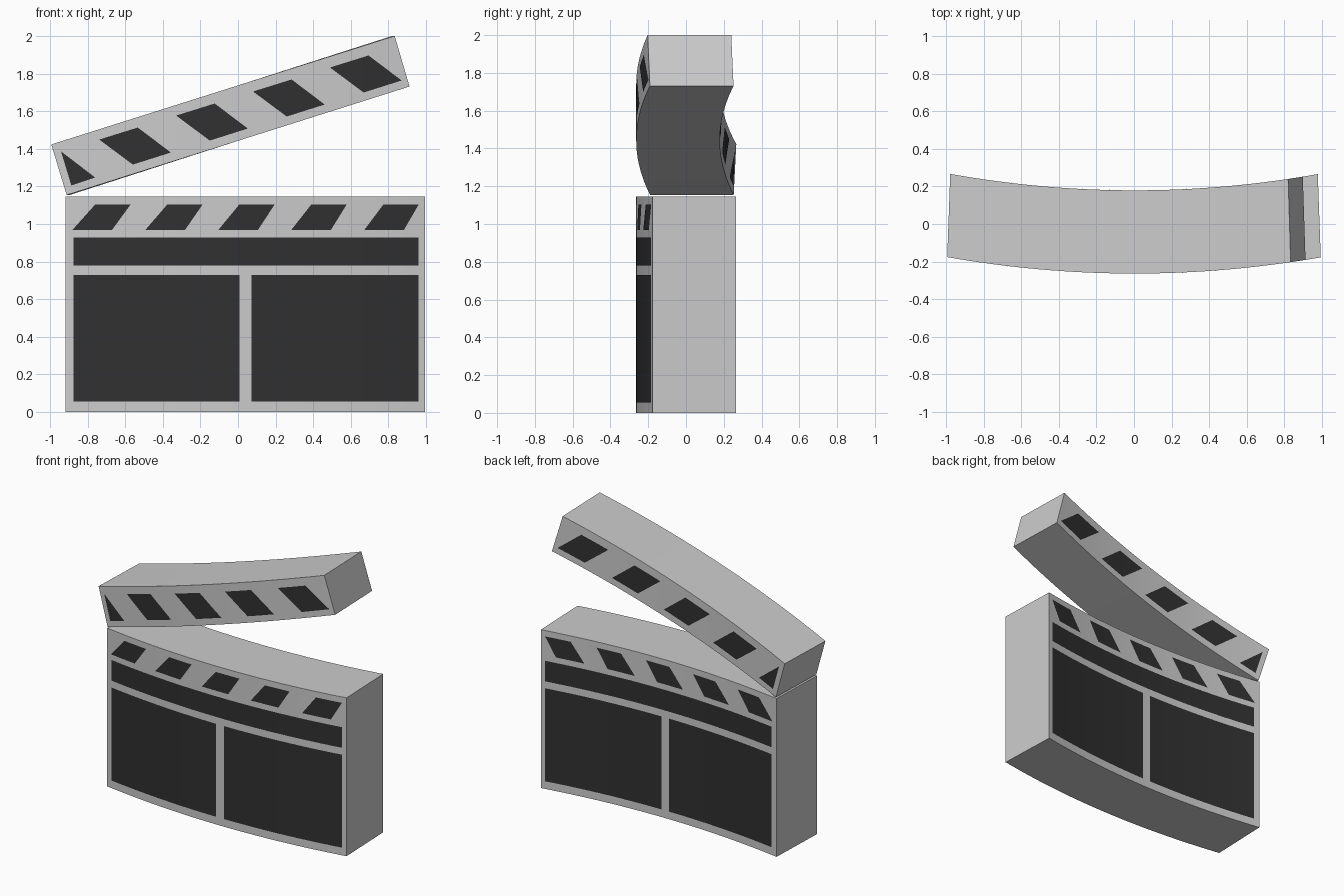
import bpy, bmesh, math

if "Cube" in bpy.data.objects:
    bpy.data.objects.remove(bpy.data.objects["Cube"])

FRONT, BACK = -0.2635, 0.179   # flat slab depth before the bow
BOW = 0.088                    # y offset = BOW * x^2
TAPER = 0.016                  # back is slightly narrower than the front
LIFT = 0.0015                  # dark panels sit just proud of the faces
SEGMENTS = 32

dark = bpy.data.materials.new("dark_panel")
dark.diffuse_color = (0.03, 0.03, 0.03, 1)
dark.use_nodes = True
dark.node_tree.nodes["Principled BSDF"].inputs["Base Color"].default_value = dark.diffuse_color


def finish(bm, name, material=None):
    # slice into vertical strips, then bow the part backwards at both ends
    for i in range(1, SEGMENTS):
        x = -1 + 2 * i / SEGMENTS
        bmesh.ops.bisect_plane(bm, geom=bm.verts[:] + bm.edges[:] + bm.faces[:],
                               plane_co=(x, 0, 0), plane_no=(1, 0, 0))
    for v in bm.verts:
        x, y, z = v.co
        t = (y - FRONT) / (BACK - FRONT)
        v.co = (x * (1 - TAPER * t) + 0.003, y + BOW * x * x, z)
    for f in bm.faces:
        f.smooth = True
    mesh = bpy.data.meshes.new(name)
    bm.to_mesh(mesh)
    bm.free()
    mesh.set_sharp_from_angle(angle=math.radians(30))
    if material:
        mesh.materials.append(material)
    obj = bpy.data.objects.new(name, mesh)
    bpy.context.collection.objects.link(obj)
    return obj


def slab(name, outline):
    # solid body extruded from a front-view outline
    bm = bmesh.new()
    face = bm.faces.new([bm.verts.new((x, FRONT, z)) for x, z in outline])
    ext = bmesh.ops.extrude_face_region(bm, geom=[face], use_keep_orig=True)
    for v in ext["geom"]:
        if isinstance(v, bmesh.types.BMVert):
            v.co.y = BACK
    bmesh.ops.recalc_face_normals(bm, faces=bm.faces[:])
    return finish(bm, name)


def panels(name, outlines):
    # the same dark shapes on the front and the back
    bm = bmesh.new()
    for outline in outlines:
        for y, sign in ((FRONT - LIFT, -1), (BACK + LIFT, 1)):
            f = bm.faces.new([bm.verts.new((x, y, z)) for x, z in outline])
            f.normal_update()
            if f.normal.y * sign < 0:
                f.normal_flip()
    return finish(bm, name, dark)


def rect(x0, x1, z0, z1):
    return [(x0, z0), (x1, z0), (x1, z1), (x0, z1)]


# board and its writing panels
slab("board", rect(-0.92, 0.99, 0, 1.146))
panels("board_panels", [rect(-0.877, 0.958, 0.779, 0.928),
                        rect(-0.877, 0.005, 0.056, 0.729),
                        rect(0.069, 0.958, 0.056, 0.729)])

# slanted stripes along the top of the board
stripes = []
for i in range(5):
    b, t = -0.884 + 0.388 * i, -0.762 + 0.383 * i
    stripes.append([(b, 0.968), (b + 0.211, 0.968), (t + 0.188, 1.104), (t, 1.104)])
panels("board_stripes", stripes)

# raised clap bar
slab("clap_bar", [(-0.914, 1.154), (0.909, 1.731), (0.83, 2.0), (-0.996, 1.423)])

# stripes on the clap bar: a triangle at the hinge, then four parallelograms
stripes = [[(-0.944, 1.386), (-0.762, 1.247), (-0.889, 1.205)]]
for i in range(4):
    dx, dz = 0.409 * i, 0.1277 * i
    stripes.append([(x + dx, z + dz) for x, z in
                    ((-0.741, 1.449), (-0.536, 1.513), (-0.36, 1.380), (-0.562, 1.316))])
panels("clap_bar_stripes", stripes)
